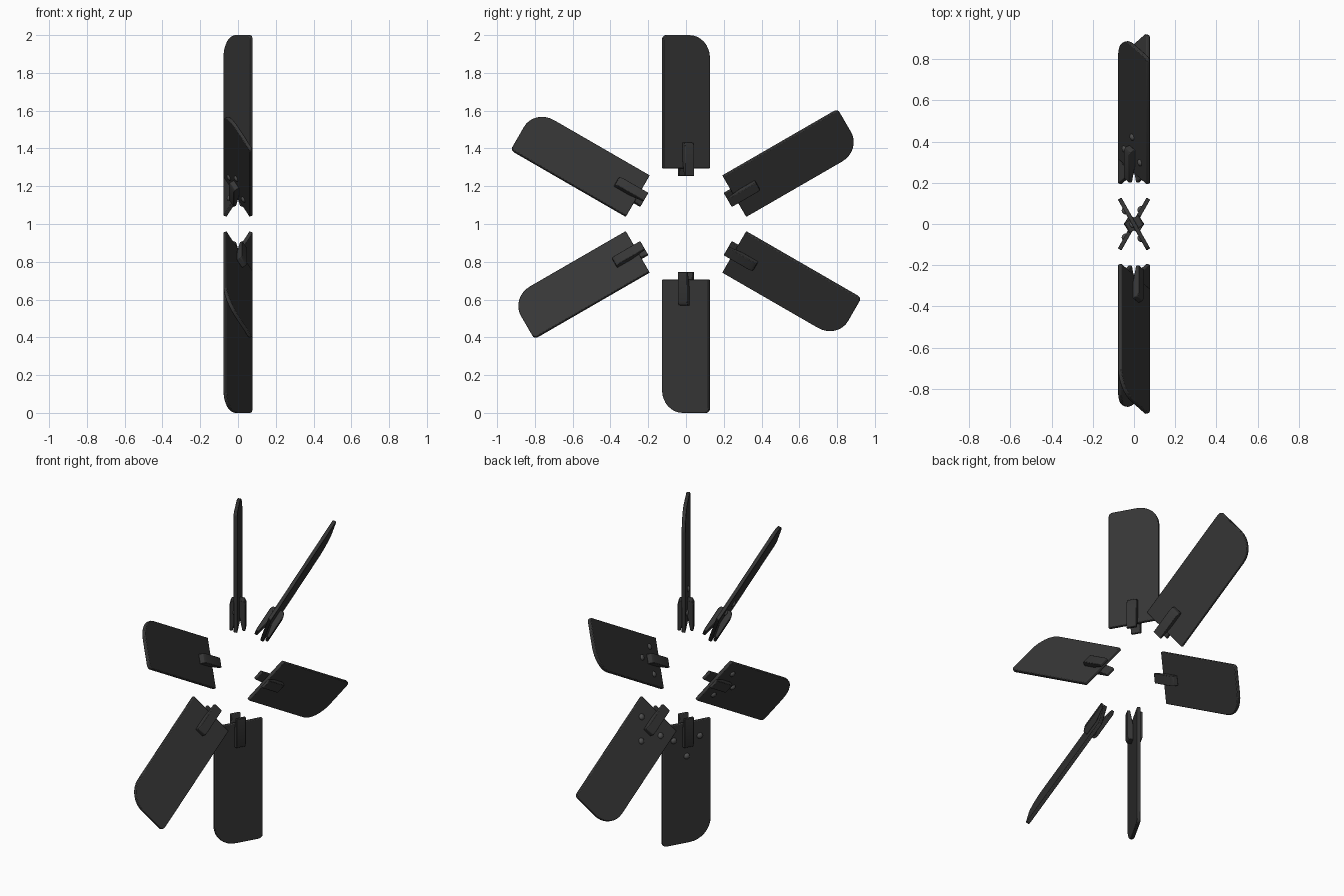
import bpy, bmesh
from math import radians, sin, cos, pi
from mathutils import Matrix, Vector

cube = bpy.data.objects.get("Cube")
if cube:
    bpy.data.objects.remove(cube)


def material(name, value):
    m = bpy.data.materials.new(name)
    m.use_nodes = True
    col = (value, value, value, 1)
    m.diffuse_color = col
    m.node_tree.nodes["Principled BSDF"].inputs["Base Color"].default_value = col
    return m


charcoal = material("charcoal", 0.037)
grey = material("bolt grey", 0.08)

WIDTH, THICK, ROOT, TIP = 0.284, 0.02, 0.295, 1.0
BLADES, PITCH = 6, radians(29.5)


def corner(cy, cz, ry, rz, start, steps):
    """Quarter ellipse of points, counter-clockwise from the start angle."""
    return [(cy + ry * cos(start + pi / 2 * i / steps),
             cz + rz * sin(start + pi / 2 * i / steps)) for i in range(steps + 1)]


def prism(bm, points, axis):
    """Extrude a closed outline along a vector, centred on the outline's plane."""
    half = Vector(axis) / 2
    face = bm.faces.new([bm.verts.new(Vector(p) - half) for p in points])
    out = bmesh.ops.extrude_face_region(bm, geom=[face])["geom"]
    bmesh.ops.translate(bm, vec=axis,
                        verts=[v for v in out if isinstance(v, bmesh.types.BMVert)])
    bmesh.ops.recalc_face_normals(bm, faces=bm.faces)


def finish(bm, name, mat, place, bevel=0):
    mesh = bpy.data.meshes.new(name)
    bm.to_mesh(mesh)
    bm.free()
    mesh.materials.append(mat)
    ob = bpy.data.objects.new(name, mesh)
    bpy.context.collection.objects.link(ob)
    ob.matrix_world = place
    if bevel:
        mod = ob.modifiers.new("soft edges", "BEVEL")
        mod.width, mod.segments = bevel, 2
        mod.limit_method = "ANGLE"
        mod.angle_limit = radians(40)
    bpy.ops.object.select_all(action="DESELECT")
    ob.select_set(True)
    bpy.context.view_layer.objects.active = ob
    bpy.ops.object.shade_smooth_by_angle(angle=radians(35))


# Blade outline: one broad rounded corner, one small one
h = WIDTH / 2
outline = [(-h, ROOT), (h, ROOT)]
outline += corner(h - 0.125, TIP - 0.12, 0.125, 0.12, 0, 8)
outline += corner(-h + 0.022, TIP - 0.022, 0.022, 0.022, pi / 2, 4)

# Clamp strap side profile (distance from blade plane, radius)
strap = [(0.026, 0.255), (0.042, 0.255), (0.042, 0.41), (0.034, 0.428),
         (0.009, 0.432), (0.009, 0.34)]

for k in range(BLADES):
    place = (Matrix.Translation((0, 0, 1)) @ Matrix.Rotation(k * 2 * pi / BLADES, 4, "X")
             @ Matrix.Rotation(PITCH, 4, "Z"))

    bm = bmesh.new()
    prism(bm, [(0, y, z) for y, z in outline], (THICK, 0, 0))
    finish(bm, f"blade_{k + 1}", charcoal, place, 0.004)

    # Straps on both faces of the blade
    for side, label in ((1, "front"), (-1, "rear")):
        bm = bmesh.new()
        prism(bm, [(side * d, 0, r) for d, r in strap], (0, 0.055, 0))
        finish(bm, f"{label}_strap_{k + 1}", charcoal, place, 0.003)

    # Three domed bolts on the rear face
    bm = bmesh.new()
    for y, r in ((-0.077, 0.385), (0.077, 0.385), (0, 0.49)):
        bmesh.ops.create_uvsphere(
            bm, u_segments=12, v_segments=8, radius=0.017,
            matrix=Matrix.Translation((-THICK / 2, y, r)) @ Matrix.Diagonal((0.7, 1, 1, 1)))
    finish(bm, f"bolts_{k + 1}", grey, place)
